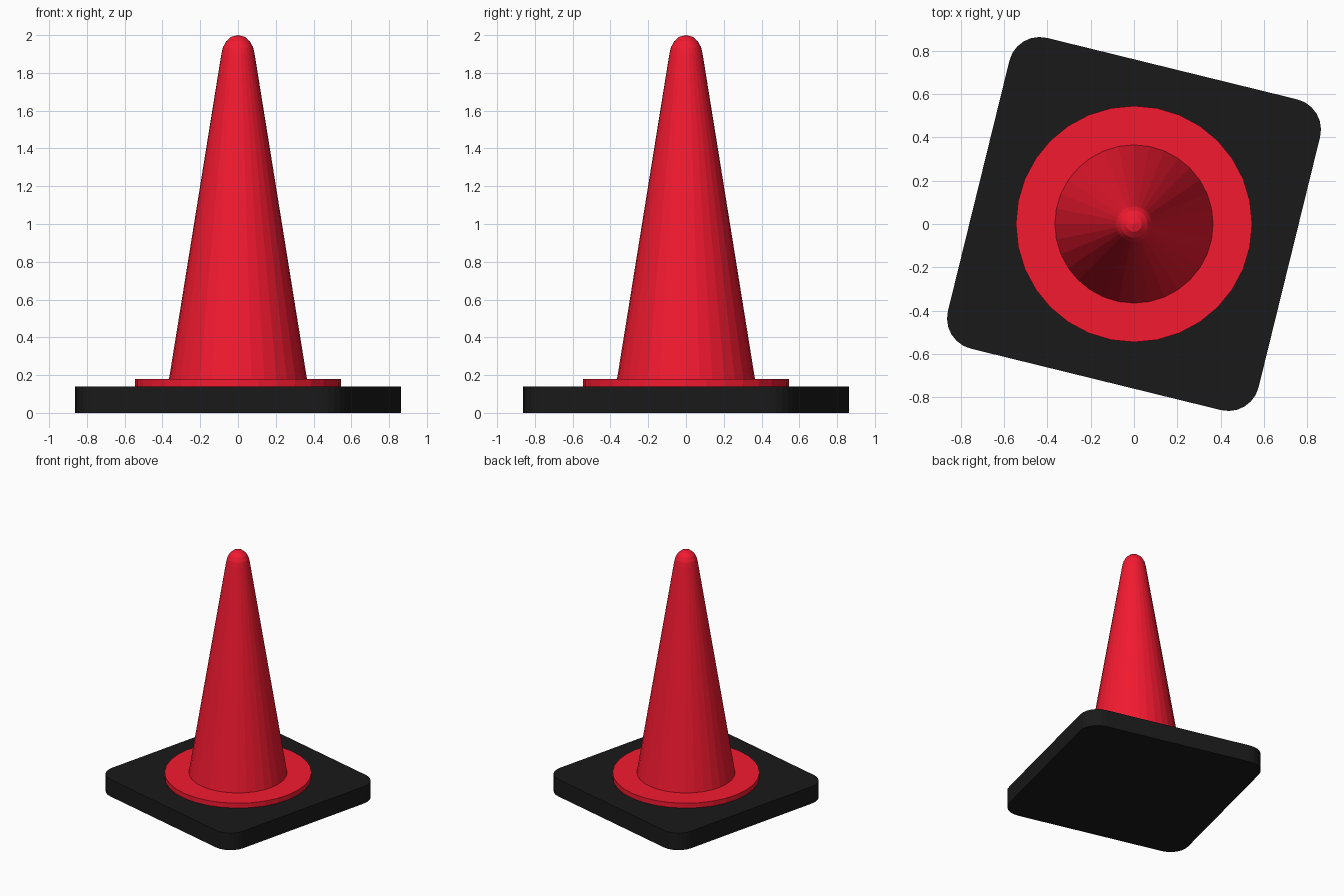
import bpy, bmesh
from math import cos, sin, pi, radians

if "Cube" in bpy.data.objects:
    bpy.data.objects.remove(bpy.data.objects["Cube"])


def material(name, rgb):
    mat = bpy.data.materials.new(name)
    mat.diffuse_color = (*rgb, 1)
    mat.use_nodes = True
    mat.node_tree.nodes["Principled BSDF"].inputs["Base Color"].default_value = mat.diffuse_color
    return mat


def finish(name, bm, mat):
    bmesh.ops.recalc_face_normals(bm, faces=bm.faces)
    mesh = bpy.data.meshes.new(name)
    bm.to_mesh(mesh)
    bm.free()
    mesh.materials.append(mat)
    obj = bpy.data.objects.new(name, mesh)
    bpy.context.collection.objects.link(obj)
    return obj


def lathe(name, profile, mat, sides=32):
    bm = bmesh.new()
    verts = [bm.verts.new((r, 0, z)) for r, z in profile]
    edges = [bm.edges.new(pair) for pair in zip(verts, verts[1:])]
    bmesh.ops.spin(bm, geom=verts + edges, axis=(0, 0, 1), cent=(0, 0, 0),
                   angle=2 * pi, steps=sides, use_merge=True)
    bmesh.ops.remove_doubles(bm, verts=bm.verts, dist=1e-4)
    return finish(name, bm, mat)


def rounded_slab(name, half, radius, height, mat, steps=6):
    bm = bmesh.new()
    ring = []
    for corner in range(4):
        mid = pi / 4 + corner * pi / 2
        cx = (half - radius) * 2 ** 0.5 * cos(mid)
        cy = (half - radius) * 2 ** 0.5 * sin(mid)
        for i in range(steps + 1):
            a = mid - pi / 4 + i * pi / 2 / steps
            ring.append(bm.verts.new((cx + radius * cos(a), cy + radius * sin(a), 0)))
    face = bm.faces.new(ring)
    top = bmesh.ops.extrude_face_region(bm, geom=[face], use_keep_orig=True)
    bmesh.ops.translate(bm, vec=(0, 0, height),
                        verts=[g for g in top["geom"] if isinstance(g, bmesh.types.BMVert)])
    return finish(name, bm, mat)


red = material("red_plastic", (0.9, 0.01, 0.03))
black = material("black_rubber", (0.01, 0.01, 0.01))

# Square rubber base, turned slightly
base = rounded_slab("base", 0.738, 0.143, 0.14, black)
base.rotation_euler.z = radians(-13.8)

# Flange and tapered body with a domed tip
lathe("cone_body", [(0, 0.14), (0.545, 0.14), (0.545, 0.18), (0.365, 0.18),
                    (0.088, 1.90), (0.08, 1.935), (0.063, 1.967),
                    (0.036, 1.991), (0, 2.0)], red)
